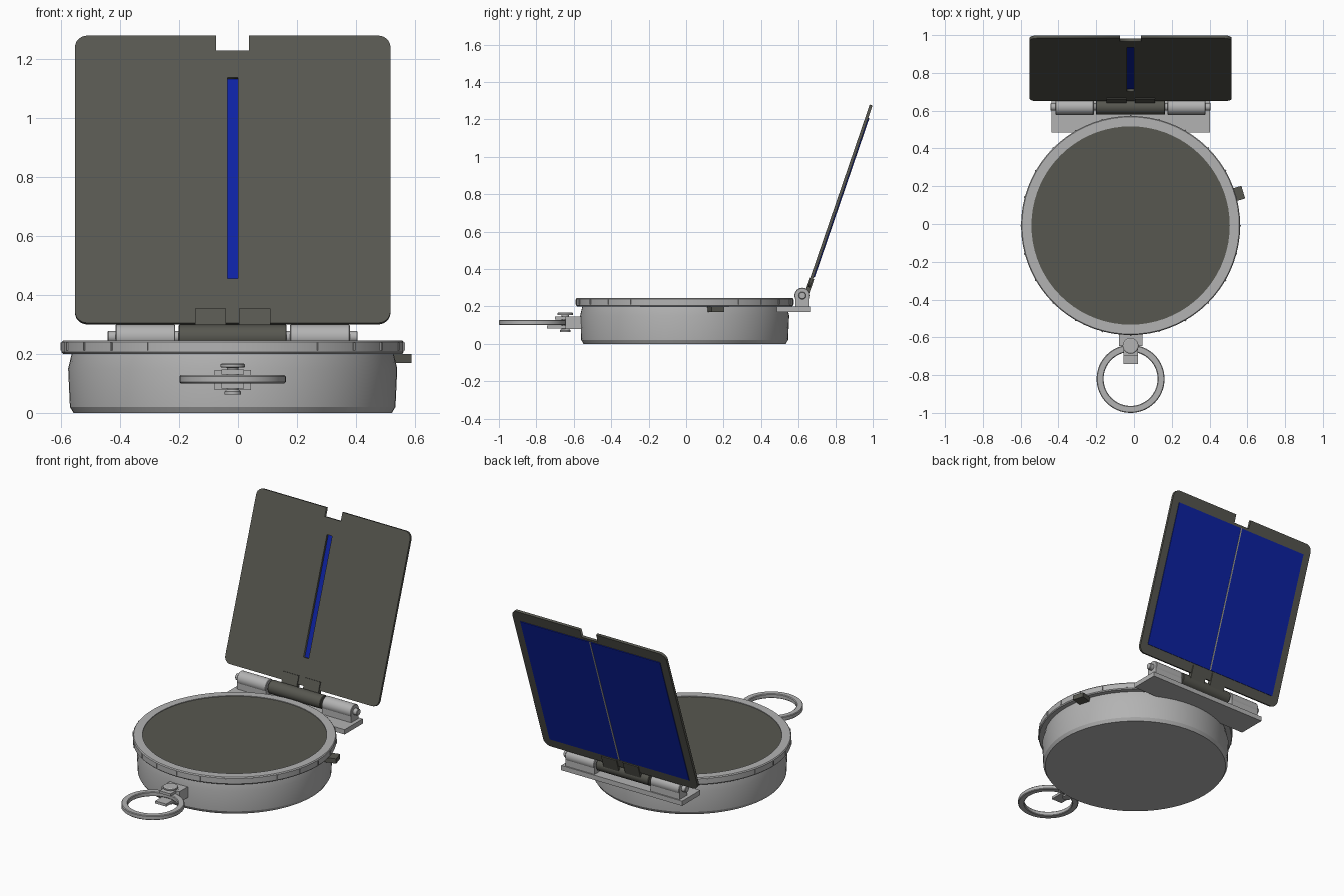
import bpy, bmesh, math
from mathutils import Matrix, Vector

if "Cube" in bpy.data.objects:
    bpy.data.objects.remove(bpy.data.objects["Cube"])

CX, CY = -0.018, -0.008          # centre of the round case


def material(name, col):
    m = bpy.data.materials.new(name)
    m.diffuse_color = (*col, 1)
    m.use_nodes = True
    m.node_tree.nodes["Principled BSDF"].inputs["Base Color"].default_value = m.diffuse_color
    return m


LIGHT = material("light grey metal", (0.45, 0.45, 0.45))
DARK = material("dark olive grey", (0.095, 0.095, 0.08))
BLUE = material("deep blue", (0.004, 0.016, 0.37))
WIRE = material("pale wire", (0.42, 0.41, 0.36))


def finish(name, bm, mat, matrix=None, smooth=False):
    if matrix is not None:
        bm.transform(matrix)
    bmesh.ops.recalc_face_normals(bm, faces=bm.faces)
    me = bpy.data.meshes.new(name)
    bm.to_mesh(me)
    bm.free()
    me.materials.append(mat)
    ob = bpy.data.objects.new(name, me)
    bpy.context.collection.objects.link(ob)
    if smooth:
        bpy.ops.object.select_all(action='DESELECT')
        ob.select_set(True)
        bpy.context.view_layer.objects.active = ob
        bpy.ops.object.shade_smooth_by_angle(angle=math.radians(25))
    return ob


def box(name, x, y, z, mat, matrix=None):
    bm = bmesh.new()
    bmesh.ops.create_cube(bm, size=1)
    for v in bm.verts:
        v.co = Vector([(a + b) / 2 + c * (b - a) for (a, b), c in zip((x, y, z), v.co)])
    return finish(name, bm, mat, matrix)


def lathe(name, profile, mat, matrix, closed=False, n=72):
    """Turn (radius, height) points round the z axis."""
    bm = bmesh.new()
    rings = []
    for r, z in profile:
        if r == 0:
            rings.append([bm.verts.new((0, 0, z))] * n)
        else:
            rings.append([bm.verts.new((r * math.cos(2 * math.pi * i / n),
                                        r * math.sin(2 * math.pi * i / n), z)) for i in range(n)])
    pairs = list(zip(rings, rings[1:]))
    if closed:
        pairs.append((rings[-1], rings[0]))
    for a, b in pairs:
        for i in range(n):
            j = (i + 1) % n
            bm.faces.new(list(dict.fromkeys((a[i], a[j], b[j], b[i]))))
    return finish(name, bm, mat, matrix, True)


def rod(name, x0, x1, r, mat):
    """Cylinder along x on the hinge axis."""
    m = Matrix.Translation((x0, 0.62, 0.258)) @ Matrix.Rotation(math.pi / 2, 4, 'Y')
    w = x1 - x0
    return lathe(name, [(0, 0), (r - .003, 0), (r, .003), (r, w - .003), (r - .003, w), (0, w)],
                 mat, m, n=32)


case_at = Matrix.Translation((CX, CY, 0))

# Round case, bezel and dial cover
lathe("case", [(0, 0), (.54, 0), (.552, .02), (.558, .15), (.545, .205), (0, .205)], LIGHT, case_at)
lathe("bezel", [(.525, .2), (.575, .2), (.58, .206), (.58, .24), (.575, .246), (.525, .246)],
      LIGHT, case_at, closed=True)
lathe("dial_cover", [(0, .21), (.527, .21), (.527, .242), (0, .242)], DARK, case_at)
for i in range(24):
    turn = case_at @ Matrix.Rotation(math.radians(15 * i), 4, 'Z')
    box(f"bezel_ridge_{i}", (.57, .584), (-.004, .004), (.211, .238), LIGHT, turn)

# Side lever
box("side_lever", (.5, .622), (-.035, .035), (.17, .2), DARK,
    case_at @ Matrix.Rotation(math.radians(16.5), 4, 'Z'))

# Hinge base, barrels and pin
box("hinge_plate", (CX - .42, CX + .42), (.485, .665), (.17, .2), LIGHT)
for side, s in (("left", -1), ("right", 1)):
    a, b = sorted((CX + s * .195, CX + s * .397))
    box(f"hinge_block_{side}", (a, b), (.583, .657), (.198, .245), LIGHT)
    rod(f"hinge_barrel_{side}", a, b, .042, LIGHT)
rod("hinge_pin", CX - .424, CX + .424, .02, LIGHT)
rod("lid_barrel", CX - .183, CX + .183, .041, DARK)

# Open lid, drawn flat in x / height, then leaned back
lean = Matrix.Translation((CX, 0.65, 0.305)) @ Matrix.Rotation(math.radians(-18.9), 4, 'X')
W, H, R, T = .535, 1.03, .042, .016


def corner(cx, cy, start):
    return [(cx + R * math.cos(math.radians(start + 15 * k)),
             cy + R * math.sin(math.radians(start + 15 * k))) for k in range(7)]


outer = (corner(W - R, R, -90) + corner(W - R, H - R, 0)
         + [(.056, H), (.056, H - .053), (-.056, H - .053), (-.056, H)]
         + corner(-W + R, H - R, 90) + corner(-W + R, R, 180))
slot = [(-.018, .16), (-.018, .88), (.018, .88), (.018, .16)]
cu = bpy.data.curves.new("lid_outline", 'CURVE')
cu.dimensions = '2D'
cu.fill_mode = 'BOTH'
cu.extrude = T / 2
for pts in (outer, slot):
    sp = cu.splines.new('POLY')
    sp.points.add(len(pts) - 1)
    for p, (px, py) in zip(sp.points, pts):
        p.co = (px, py, 0, 1)
    sp.use_cyclic_u = True
tmp = bpy.data.objects.new("lid_outline", cu)
bpy.context.collection.objects.link(tmp)
mesh = bpy.data.meshes.new_from_object(tmp.evaluated_get(bpy.context.evaluated_depsgraph_get()))
bpy.data.objects.remove(tmp)
bm = bmesh.new()
bm.from_mesh(mesh)
bmesh.ops.remove_doubles(bm, verts=bm.verts, dist=1e-5)
stand = Matrix.Translation((0, T / 2, 0)) @ Matrix.Rotation(math.pi / 2, 4, 'X')
finish("lid", bm, DARK, lean @ stand)

# Blue mirror on the back of the lid, with its sighting line
box("lid_mirror", (-.485, .485), (T - .002, T + .004), (.06, .96), BLUE, lean)
box("sighting_line", (-.004, .004), (T + .003, T + .006), (.06, .96), WIRE, lean)

# Tabs joining the lid to the hinge
for side, s in (("left", -1), ("right", 1)):
    a, b = sorted((s * .022, s * .128))
    box(f"lid_tab_{side}", (a, b), (-.006, .022), (-.04, .05), DARK, lean)

# Front bracket, screw and carrying ring
box("bracket_block", (CX - .062, CX + .062), (-.645, -.54), (.078, .146), LIGHT)
for name, z in (("lower", .083), ("upper", .131)):
    box(f"bracket_tab_{name}", (CX - .038, CX + .038), (-.7 if z > .1 else -.742, -.6), (z, z + .016), LIGHT)
lathe("bracket_screw", [(0, .063), (.028, .063), (.028, .072), (.02, .08), (.02, .153),
                        (.042, .155), (.042, .164), (.036, .168), (0, .168)],
      LIGHT, Matrix.Translation((CX, -.645, 0)), n=32)
lathe("carrying_ring", [(.143, .104), (.147, .1), (.176, .1), (.18, .104), (.18, .124),
                        (.176, .128), (.147, .128), (.143, .124)],
      LIGHT, Matrix.Translation((CX, -.82, 0)), closed=True, n=64)
